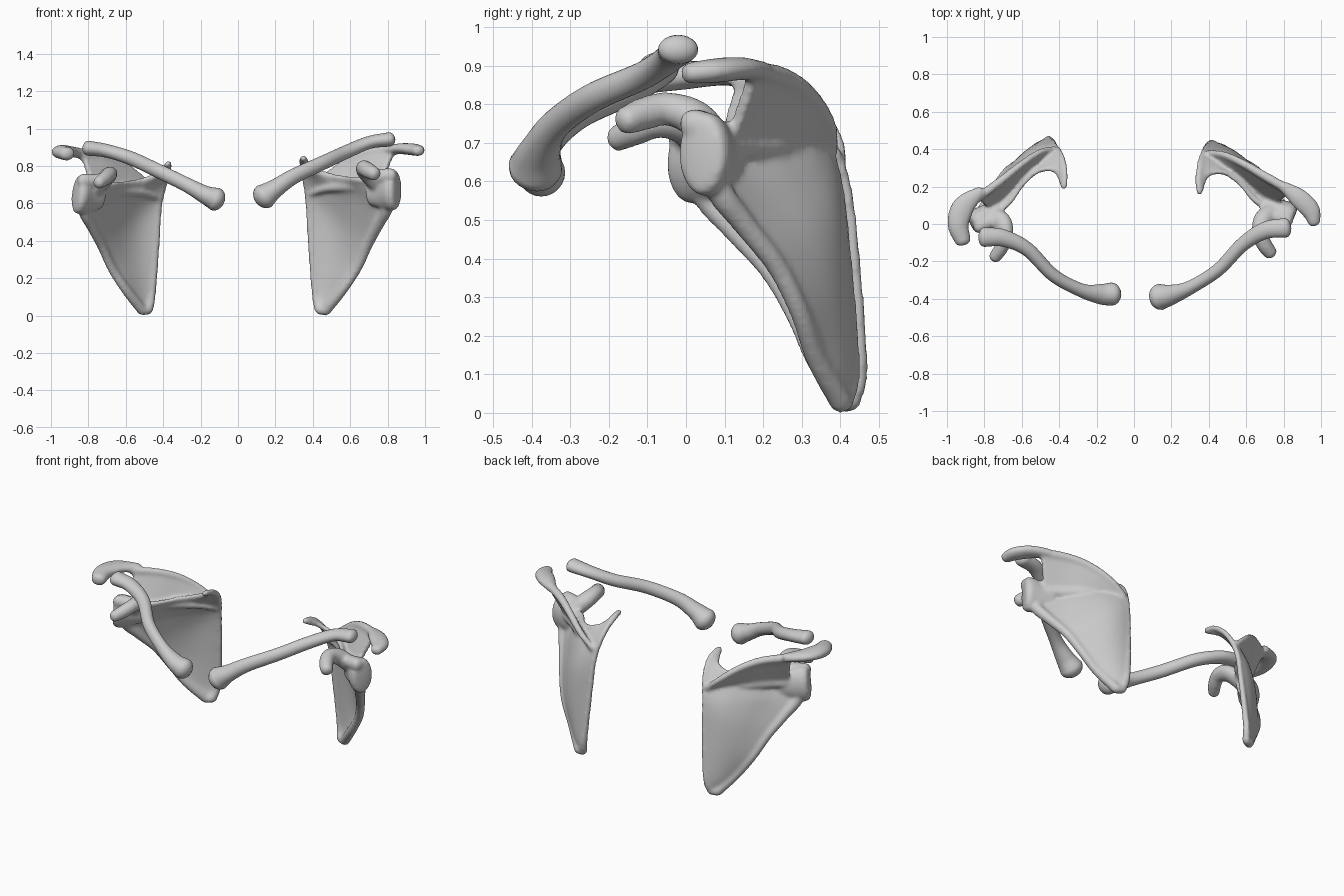
import bpy
import bmesh
import math
from mathutils import Vector

default_cube = bpy.data.objects.get("Cube")
if default_cube:
    bpy.data.objects.remove(default_cube, do_unlink=True)

bone = bpy.data.materials.new("bone_grey")
bone.use_nodes = True
bone.diffuse_color = (0.6, 0.6, 0.6, 1)
bone.node_tree.nodes["Principled BSDF"].inputs["Base Color"].default_value = (0.6, 0.6, 0.6, 1)


def spline(points, t):
    """Smooth curve through the points, t from 0 to 1, any number of components."""
    last = len(points) - 1
    x = min(max(t, 0), 1) * last
    i = min(int(x), last - 1)
    f = x - i
    p1, p2 = points[i], points[i + 1]
    p0 = points[i - 1] if i > 0 else [2 * a - b for a, b in zip(p1, p2)]
    p3 = points[i + 2] if i + 2 <= last else [2 * b - a for a, b in zip(p1, p2)]
    return [b + f * ((c - a) + f * ((2 * a - 5 * b + 4 * c - d) + f * (3 * b - a - 3 * c + d))) / 2
            for a, b, c, d in zip(p0, p1, p2, p3)]


def curve_point(points, t):
    return Vector(spline(points, t)[:3])


def sweep(bm, points, dome=0.7, steps=36, sides=20):
    """Rounded bar along (x, y, z, half width, half height) points with domed ends."""
    stations = [(i / steps, 1, 0) for i in range(steps + 1)]
    angles = [math.radians(a) for a in (20, 40, 60, 78)]
    stations = ([(0, math.cos(a), -math.sin(a)) for a in reversed(angles)] + stations
                + [(1, math.cos(a), math.sin(a)) for a in angles])
    rings = []
    for t, scale, push in stations:
        values = spline(points, t)
        ahead = curve_point(points, min(t + 0.01, 1)) - curve_point(points, max(t - 0.01, 0))
        ahead.normalize()
        across = ahead.cross(Vector((0, 0, 1))).normalized()
        up = across.cross(ahead)
        wide, high = values[3], values[4]
        centre = Vector(values[:3]) + ahead * push * dome * min(wide, high)
        ring = []
        for k in range(sides):
            a = math.tau * k / sides
            ring.append(bm.verts.new(centre + (across * wide * math.cos(a) + up * high * math.sin(a)) * scale))
        rings.append(ring)
    for low, top in zip(rings, rings[1:]):
        for k in range(sides):
            n = (k + 1) % sides
            bm.faces.new((low[k], low[n], top[n], top[k]))
    bm.faces.new(rings[0][::-1])
    bm.faces.new(rings[-1])


def plate(bm, surface, half_thickness, nu=30, nv=40):
    """Closed curved plate around the surface(u, v)."""
    d = 0.01
    layers = []
    for side in (1, -1):
        grid = []
        for i in range(nu + 1):
            row = []
            for j in range(nv + 1):
                u, v = i / nu, j / nv
                du = surface(min(u + d, 1), v) - surface(max(u - d, 0), v)
                dv = surface(u, min(v + d, 1)) - surface(u, max(v - d, 0))
                normal = du.cross(dv).normalized()
                row.append(bm.verts.new(surface(u, v) + normal * side * half_thickness))
            grid.append(row)
        for i in range(nu):
            for j in range(nv):
                bm.faces.new((grid[i][j], grid[i + 1][j], grid[i + 1][j + 1], grid[i][j + 1]))
        rim = ([grid[i][0] for i in range(nu)] + [grid[nu][j] for j in range(nv)]
               + [grid[i][nv] for i in range(nu, 0, -1)] + [grid[0][j] for j in range(nv, 0, -1)])
        layers.append(rim)
    front, back = layers
    for k in range(len(front)):
        n = (k + 1) % len(front)
        bm.faces.new((front[k], front[n], back[n], back[k]))


def finish(bm, name, voxel=None):
    bmesh.ops.recalc_face_normals(bm, faces=bm.faces[:])
    for face in bm.faces:
        face.smooth = True
    mesh = bpy.data.meshes.new(name)
    bm.to_mesh(mesh)
    bm.free()
    mesh.materials.append(bone)
    obj = bpy.data.objects.new(name, mesh)
    bpy.context.collection.objects.link(obj)
    if voxel:
        fuse = obj.modifiers.new("fuse", 'REMESH')
        fuse.mode = 'VOXEL'
        fuse.voxel_size = voxel
        fuse.use_smooth_shade = True
        soften = obj.modifiers.new("soften", 'SMOOTH')
        soften.factor = 0.5
        soften.iterations = 6


def with_radius(points, radii):
    """Add a round radius, varying along the path, to bare border points."""
    last = len(points) - 1
    return [tuple(p) + (spline(radii, i / last)[0],) * 2 for i, p in enumerate(points)]


# Border curves of the shoulder blade, on the +x side
medial = [(0.435, 0.41, 0.03), (0.415, 0.43, 0.12), (0.39, 0.412, 0.4), (0.375, 0.385, 0.62),
          (0.355, 0.33, 0.75), (0.345, 0.25, 0.82), (0.35, 0.17, 0.842)]
lateral = [(0.47, 0.4, 0.03), (0.56, 0.338, 0.14), (0.64, 0.295, 0.26), (0.695, 0.235, 0.38),
           (0.752, 0.15, 0.49), (0.795, 0.08, 0.59), (0.75, 0.07, 0.71)]
upper = [medial[-1], (0.39, 0.26, 0.79), (0.48, 0.275, 0.755), (0.57, 0.215, 0.735),
         (0.65, 0.125, 0.725), lateral[-1]]
spine_base = [(0.385, 0.37, 0.65), (0.47, 0.31, 0.68), (0.58, 0.24, 0.69), (0.68, 0.16, 0.69), (0.76, 0.105, 0.69)]
spine_crest = [(0.39, 0.38, 0.68), (0.48, 0.37, 0.75), (0.59, 0.32, 0.825), (0.7, 0.255, 0.87), (0.84, 0.175, 0.888)]

# Process above the joint, hooked process in front of it, and the joint socket
acromion = {
    "left": [(0.8, 0.2, 0.885, 0.03, 0.026), (0.88, 0.14, 0.892, 0.052, 0.03),
             (0.943, 0.075, 0.887, 0.052, 0.032), (0.965, 0.008, 0.88, 0.034, 0.028)],
    "right": [(0.82, 0.175, 0.865, 0.03, 0.026), (0.91, 0.095, 0.878, 0.06, 0.03),
              (0.94, 0.0, 0.875, 0.058, 0.037), (0.915, -0.09, 0.865, 0.044, 0.037)],
}
coracoid = [(0.74, 0.07, 0.71, 0.05, 0.05), (0.69, 0.02, 0.765, 0.052, 0.048), (0.675, -0.05, 0.788, 0.044, 0.043),
            (0.697, -0.11, 0.775, 0.042, 0.043), (0.73, -0.155, 0.757, 0.037, 0.037)]
socket = [(0.7, 0.115, 0.66, 0.04, 0.07), (0.77, 0.08, 0.665, 0.055, 0.095), (0.82, 0.052, 0.67, 0.07, 0.11),
          (0.845, 0.04, 0.67, 0.064, 0.103)]
socket_top = [(0.71, 0.06, 0.73, 0.04, 0.04), (0.77, 0.035, 0.745, 0.042, 0.04), (0.825, 0.02, 0.75, 0.038, 0.038)]


def blade_surface(u, v):
    a, b = curve_point(medial, v), curve_point(lateral, v)
    bend = curve_point(upper, u) - Vector(upper[0]).lerp(Vector(upper[-1]), u)
    bulge = Vector((0, 0.035, 0)) * math.sin(math.pi * u) * math.sin(math.pi * v)
    return a.lerp(b, u) + bend * v ** 3 + bulge


def spine_surface(u, v):
    return curve_point(spine_base, u).lerp(curve_point(spine_crest, u), v)


for side, sign in (("left", 1), ("right", -1)):
    bm = bmesh.new()
    plate(bm, blade_surface, 0.014)
    plate(bm, spine_surface, 0.016)
    sweep(bm, with_radius(medial, [(0.026,), (0.018,), (0.017,), (0.018,)]))
    sweep(bm, with_radius(lateral, [(0.03,), (0.026,), (0.03,), (0.045,)]))
    sweep(bm, with_radius([medial[0], lateral[0]], [(0.026,), (0.03,)]))
    sweep(bm, with_radius(upper, [(0.017,), (0.012,), (0.022,)]))
    sweep(bm, with_radius(spine_base, [(0.014,), (0.03,), (0.034,)]))
    sweep(bm, with_radius(spine_crest, [(0.016,), (0.022,), (0.027,)]))
    sweep(bm, coracoid)
    sweep(bm, socket_top)
    sweep(bm, socket, dome=0.2)
    # The right blade sits slightly lower and is turned a little forward
    if side == "right":
        for vert in bm.verts:
            x, y, z = vert.co
            vert.co = (0.065 + 0.95 * x - 0.1 * max(z - 0.6, 0), y + 0.015 - 0.13 * (x - 0.45),
                       z * 0.965 + 0.12 * min(y, 0))
    sweep(bm, acromion[side])
    for vert in bm.verts:
        vert.co.x *= sign
    finish(bm, side + "_shoulder_blade", voxel=0.01)

# Collar bones, from the shoulder end to the breast end
collar_bones = {
    "left": [(0.81, -0.02, 0.942, 0.052, 0.038), (0.7, -0.035, 0.925, 0.046, 0.034), (0.58, -0.11, 0.875, 0.038, 0.036),
             (0.45, -0.245, 0.815, 0.035, 0.038), (0.3, -0.34, 0.745, 0.037, 0.041),
             (0.2, -0.378, 0.68, 0.054, 0.05), (0.14, -0.39, 0.637, 0.07, 0.068)],
    "right": [(-0.8, -0.07, 0.895, 0.052, 0.04), (-0.7, -0.075, 0.88, 0.046, 0.036), (-0.57, -0.135, 0.84, 0.038, 0.037),
              (-0.43, -0.275, 0.775, 0.035, 0.038), (-0.28, -0.355, 0.702, 0.037, 0.039),
              (-0.18, -0.375, 0.648, 0.054, 0.048), (-0.12, -0.375, 0.622, 0.062, 0.063)],
}
for side, path in collar_bones.items():
    bm = bmesh.new()
    sweep(bm, path, dome=0.8, steps=48, sides=24)
    finish(bm, side + "_collar_bone")
